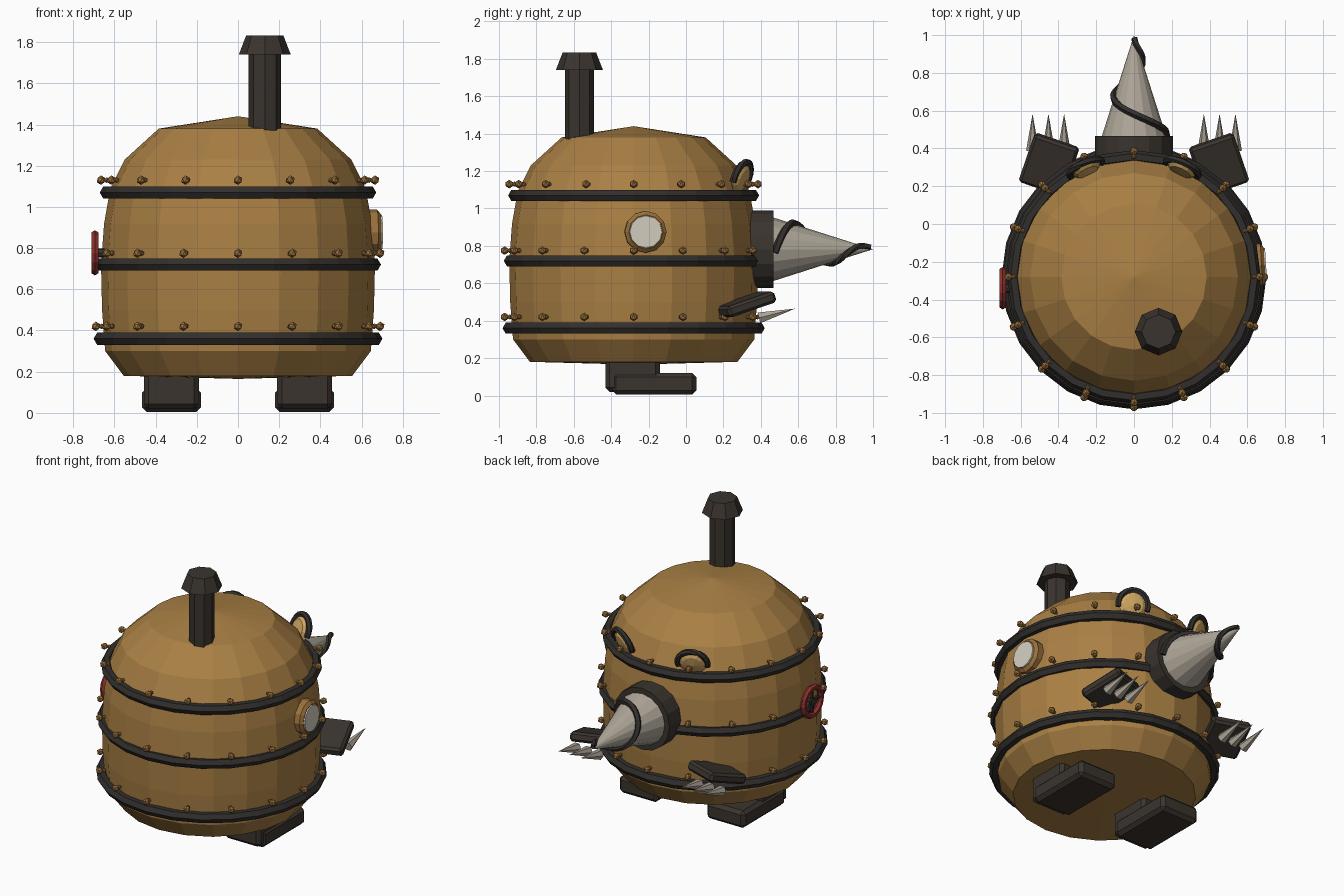
import bpy, bmesh, math
from mathutils import Vector, Matrix

if "Cube" in bpy.data.objects:
    bpy.data.objects.remove(bpy.data.objects["Cube"])

CY = -0.28  # body axis in y


def mat(name, rgb):
    m = bpy.data.materials.new(name)
    m.diffuse_color = (*rgb, 1)
    m.use_nodes = True
    m.node_tree.nodes["Principled BSDF"].inputs["Base Color"].default_value = m.diffuse_color
    return m


BRONZE = mat("bronze", (0.40, 0.215, 0.058))
IRON = mat("dark_iron", (0.042, 0.034, 0.027))
BAND = mat("band_iron", (0.031, 0.028, 0.025))
STEEL = mat("steel", (0.42, 0.375, 0.31))
BRASS = mat("brass", (0.33, 0.165, 0.045))
AMBER = mat("amber", (0.62, 0.38, 0.12))
GLASS = mat("pale_glass", (0.66, 0.62, 0.52))
RED = mat("red", (0.26, 0.03, 0.024))


def make(name, bm, m, smooth=False):
    bmesh.ops.recalc_face_normals(bm, faces=bm.faces)
    me = bpy.data.meshes.new(name)
    bm.to_mesh(me)
    bm.free()
    me.materials.append(m)
    ob = bpy.data.objects.new(name, me)
    bpy.context.collection.objects.link(ob)
    return ob


def frame(origin, axis, up=(0, 0, 1)):
    """Matrix whose local z follows axis and local y follows up."""
    z = Vector(axis).normalized()
    x = Vector(up).cross(z).normalized()
    y = z.cross(x)
    return Matrix.Translation(origin) @ Matrix((x, y, z)).transposed().to_4x4()


def lathe(name, profile, sides, m, M, closed=False):
    """Spin (radius, height) points about local z."""
    bm = bmesh.new()
    rings = []
    for r, h in profile:
        n = 1 if r == 0 else sides
        rings.append([bm.verts.new(M @ Vector((r * math.cos(2 * math.pi * i / sides),
                                               r * math.sin(2 * math.pi * i / sides), h)))
                      for i in range(n)])
    pairs = list(zip(rings, rings[1:]))
    if closed:
        pairs.append((rings[-1], rings[0]))
    for a, b in pairs:
        for i in range(sides):
            j = (i + 1) % sides
            vs = [a[i % len(a)], a[j % len(a)], b[j % len(b)], b[i % len(b)]]
            bm.faces.new(list(dict.fromkeys(vs)))
    return make(name, bm, m)


def ring(name, R, r, minor, major, m, M, squash=1):
    pts = [(R + r * math.cos(2 * math.pi * k / minor),
            squash * r * math.sin(2 * math.pi * k / minor)) for k in range(minor)]
    return lathe(name, pts, major, m, M, closed=True)


def box(name, size, M, m, bevel):
    bm = bmesh.new()
    bmesh.ops.create_cube(bm, size=1, matrix=Matrix.Diagonal((*size, 1)))
    bmesh.ops.bevel(bm, geom=bm.edges[:], offset=bevel, segments=1, affect='EDGES')
    bmesh.ops.transform(bm, matrix=M, verts=bm.verts)
    return make(name, bm, m)


def sweep(name, points, sides, m, closed=False):
    """Tube through (centre, radius) points."""
    bm = bmesh.new()
    rows = []
    for i, (p, r) in enumerate(points):
        a, b = points[max(i - 1, 0)][0], points[min(i + 1, len(points) - 1)][0]
        F = frame(p, b - a, (0.31, 0.9, 0.2))
        rows.append([bm.verts.new(F @ Vector((r * math.cos(2 * math.pi * k / sides),
                                              r * math.sin(2 * math.pi * k / sides), 0)))
                     for k in range(sides)])
    for a, b in zip(rows, rows[1:]):
        for k in range(sides):
            j = (k + 1) % sides
            bm.faces.new((a[k], a[j], b[j], b[k]))
    bm.faces.new(rows[0])
    bm.faces.new(rows[-1])
    return make(name, bm, m)


# Barrel body
axis = Matrix.Translation((0, CY, 0))
lathe("barrel_body", [(0, 0.165), (0.555, 0.18), (0.645, 0.30), (0.66, 0.50), (0.665, 0.72),
                      (0.65, 0.92), (0.62, 1.09), (0.55, 1.23), (0.385, 1.38), (0, 1.44)],
      20, BRONZE, axis)

# Hoops with sixteen rivets each
for label, z, R, rz, rr in (("lower", 0.36, 0.667, 0.42, 0.69),
                            ("middle", 0.72, 0.66, 0.775, 0.69),
                            ("upper", 1.07, 0.637, 1.13, 0.665)):
    ring(label + "_hoop", R, 0.034, 6, 24, BAND, axis @ Matrix.Translation((0, 0, z)))
    bm = bmesh.new()
    for i in range(16):
        a = i * math.pi / 8
        d = Vector((math.cos(a), math.sin(a), 0))
        for off, rad in ((0, 0.023), (-0.028, 0.014)):
            p = Vector((0, CY, rz)) + d * (rr + off)
            bmesh.ops.create_icosphere(bm, subdivisions=1, radius=rad,
                                       matrix=Matrix.Translation(p))
    make(label + "_rivets", bm, BRASS)

# Chimney
lathe("chimney", [(0, 1.34), (0.078, 1.34), (0.078, 1.74), (0.126, 1.74), (0.09, 1.833), (0, 1.833)],
      8, IRON, Matrix.Translation((0.13, -0.57, 0)))

# Drill: mount, cone and spiral blade
D = frame((0, 0, 0.782), (0, 1, 0))
lathe("drill_mount", [(0, 0.25), (0.206, 0.25), (0.206, 0.467), (0, 0.467)], 16, IRON, D)
lathe("drill_cone", [(0, 0.46), (0.172, 0.46), (0, 1.0)], 16, STEEL, D)
pts = []
for i in range(31):
    t = i / 30
    a = -0.1 + t * 2.5 * math.pi
    y = 0.475 + 0.51 * t
    r = 0.172 * (1 - y) / 0.54 + 0.006
    pts.append((Vector((r * math.cos(a), y, 0.782 + r * math.sin(a))), 0.021 - 0.004 * t))
sweep("drill_spiral", pts, 5, BAND)

# Porthole on the right side
P = frame((0.60, -0.22, 0.875), (1, 0.06, 0))
lathe("porthole_frame", [(0, 0), (0.112, 0), (0.112, 0.075), (0.092, 0.092), (0, 0.092)], 12, BRASS, P)
lathe("porthole_glass", [(0, 0.085), (0.09, 0.085), (0.086, 0.099), (0, 0.099)], 12, GLASS, P)

# Valve wheel on the left side
V = frame((-0.695, -0.34, 0.777), (-1, 0, 0))
ring("valve_wheel", 0.092, 0.02, 6, 14, RED, V)
lathe("valve_stem", [(0, -0.08), (0.022, -0.08), (0.022, 0.01), (0, 0.01)], 8, IRON, V)
for k in range(2):
    box("valve_spoke", (0.18, 0.018, 0.016), V @ Matrix.Rotation(k * math.pi / 2, 4, 'Z'), IRON, 0.003)

for s, side in ((1, "right"), (-1, "left")):
    # Foot with ankle block
    box(side + "_foot", (0.285, 0.45, 0.115), Matrix.Translation((s * 0.323, -0.17, 0.063)), IRON, 0.022)
    box(side + "_ankle", (0.265, 0.29, 0.19), Matrix.Translation((s * 0.323, -0.285, 0.115)), IRON, 0.022)

    # Arm paddle pitched up and turned inward
    A = (Matrix.Translation((s * 0.45, 0.315, 0.487)) @ Matrix.Rotation(s * math.radians(19), 4, 'Z')
         @ Matrix.Rotation(math.radians(18), 4, 'X'))
    box(side + "_arm", (0.25, 0.28, 0.062), A, IRON, 0.015)

    # Three claws
    for x in (0.37, 0.453, 0.537):
        C = frame((s * x, 0.39, 0.415), (0, 0.195, 0.05))
        lathe(side + "_claw", [(0, 0), (0.034, 0), (0, 0.2)], 6, STEEL, C)

    # Eye with a dark arched brow
    up = Vector((s * 0.12, 0.36, 0.9)).normalized()
    E = frame((s * 0.255, 0.295, 1.16), (s * 0.40, 0.85, -0.35), up)
    lathe(side + "_eye", [(0, -0.03), (0.06, -0.025), (0.088, 0), (0.06, 0.02), (0, 0.028)], 12, AMBER, E)
    arc = []
    for i in range(13):
        a = math.radians(-15 + 210 * i / 12)
        arc.append((E @ Vector((0.093 * math.cos(a), 0.093 * math.sin(a), 0)), 0.019))
    sweep(side + "_brow", arc, 6, BAND)
